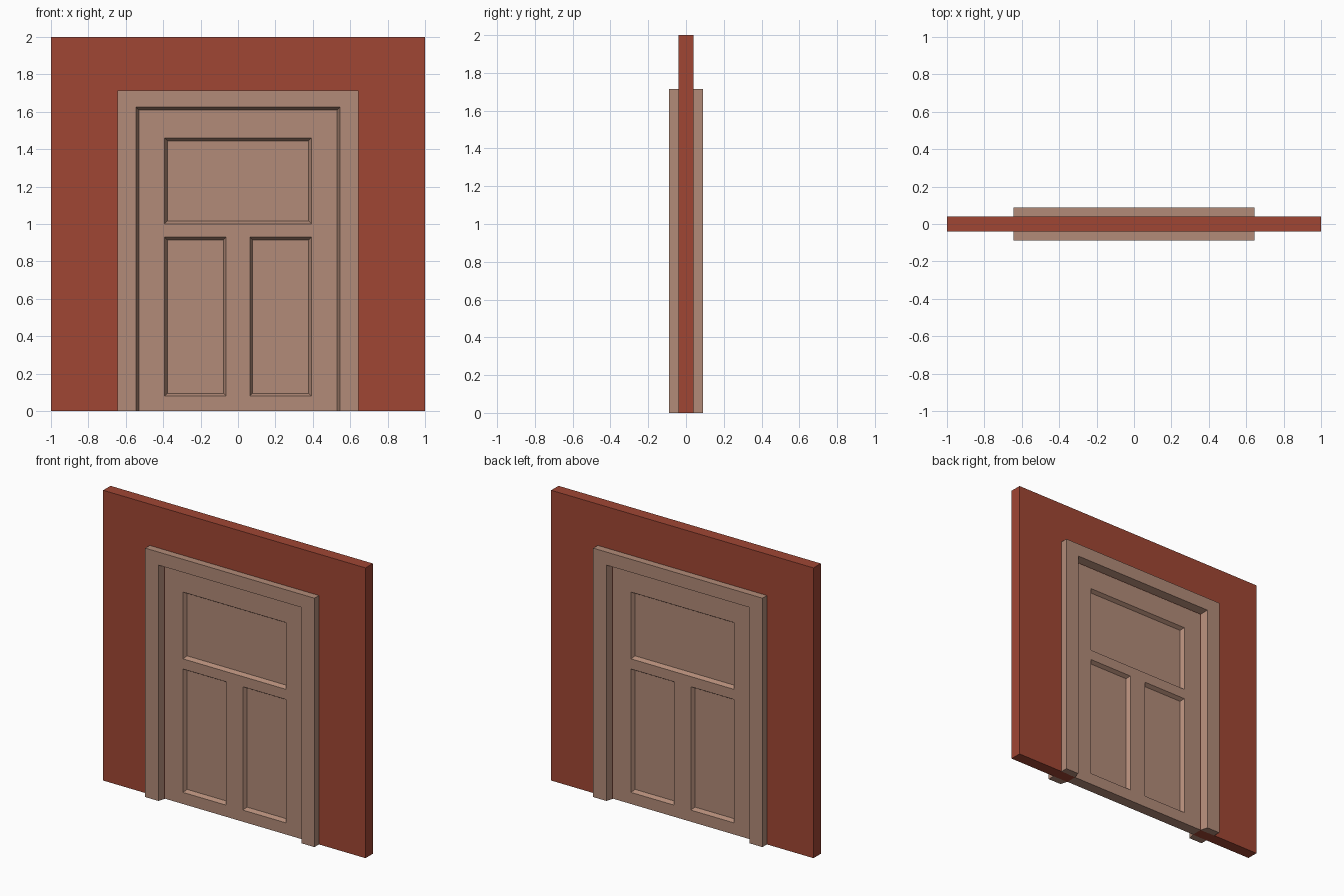
import bpy, bmesh

if "Cube" in bpy.data.objects:
    bpy.data.objects.remove(bpy.data.objects["Cube"])


def material(name, rgb):
    m = bpy.data.materials.new(name)
    m.diffuse_color = (*rgb, 1.0)
    m.use_nodes = True
    m.node_tree.nodes["Principled BSDF"].inputs["Base Color"].default_value = m.diffuse_color
    return m


wall_red = material("brick_red", (0.351, 0.061, 0.034))
wood = material("pale_wood", (0.445, 0.258, 0.188))


def finish(bm, name, mat):
    bmesh.ops.recalc_face_normals(bm, faces=bm.faces)
    me = bpy.data.meshes.new(name)
    bm.to_mesh(me)
    bm.free()
    me.materials.append(mat)
    ob = bpy.data.objects.new(name, me)
    bpy.context.collection.objects.link(ob)
    return ob


def arch(w, h, y):
    """Three-sided doorway path: up, across and down."""
    return [(-w, y, 0), (-w, y, h), (w, y, h), (w, y, 0)]


def sweep(name, loops, mat):
    """Skin a closed ring of doorway paths, then cap both feet."""
    bm = bmesh.new()
    rows = [[bm.verts.new(p) for p in loop] for loop in loops]
    n = len(rows)
    for i in range(n):
        a, b = rows[i], rows[(i + 1) % n]
        for j in range(3):
            bm.faces.new((a[j], a[j + 1], b[j + 1], b[j]))
    bm.faces.new([r[0] for r in rows])
    bm.faces.new([r[3] for r in rows])
    return finish(bm, name, mat)


T, D, F = 0.04, 0.038, 0.089      # half depths of wall, door and frame
W, H = 0.53, 1.61                 # doorway half width and height

# Wall with doorway
sweep("wall", [arch(1, 2, -T), arch(W, H, -T), arch(W, H, T), arch(1, 2, T)], wall_red)

# Door frame on both faces of the wall, with slanted inner edge
for side, name in ((-1, "front_frame"), (1, "back_frame")):
    sweep(name, [arch(0.645, 1.715, side * F), arch(0.545, 1.625, side * F),
                 arch(W, H, side * D), arch(0.645, 1.715, side * D)], wood)

# Door slab from a grid, extruded to thickness
xs = [-W, -0.393, -0.063, 0.063, 0.393, W]
zs = [0, 0.08, 0.93, 1.0, 1.46, H]
bm = bmesh.new()
grid = [[bm.verts.new((x, -D, z)) for x in xs] for z in zs]
for r in range(5):
    for c in range(5):
        bm.faces.new((grid[r][c], grid[r][c + 1], grid[r + 1][c + 1], grid[r + 1][c]))
ext = bmesh.ops.extrude_face_region(bm, geom=bm.faces[:], use_keep_orig=True)
bmesh.ops.translate(bm, vec=(0, 2 * D, 0),
                    verts=[g for g in ext["geom"] if isinstance(g, bmesh.types.BMVert)])
bmesh.ops.recalc_face_normals(bm, faces=bm.faces)
bm.normal_update()


# Recessed panels: one wide above, two tall below, on both sides
def is_panel(f):
    p = f.calc_center_median()
    if abs(f.normal.y) < 0.9 or abs(p.x) > 0.393:
        return False
    return 1.0 < p.z < 1.46 or (0.08 < p.z < 0.93 and abs(p.x) > 0.063)


bmesh.ops.inset_region(bm, faces=[f for f in bm.faces if is_panel(f)],
                       thickness=0.015, depth=-0.025, use_even_offset=True)
finish(bm, "door", wood)
